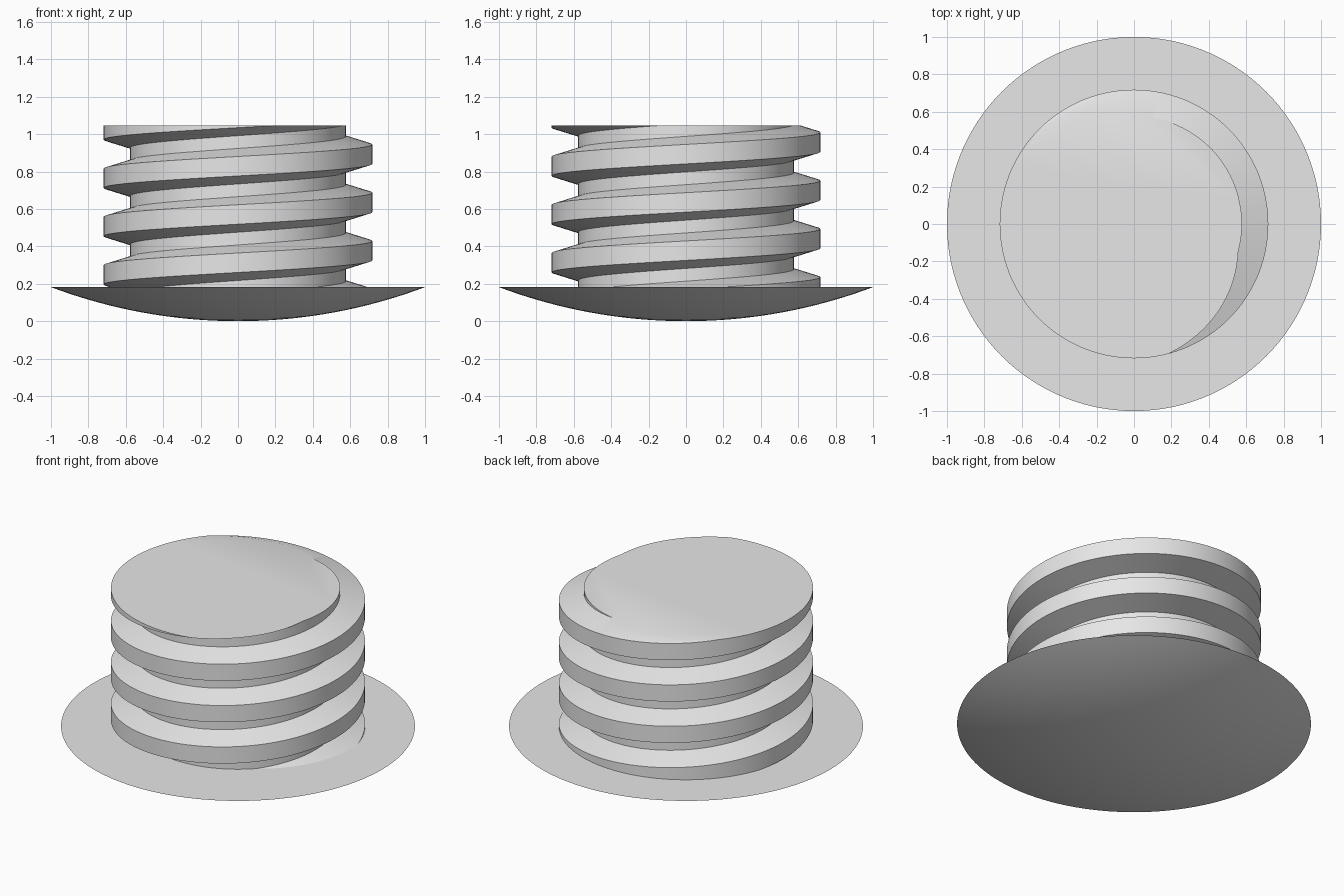
import bpy, bmesh, math
from mathutils import Matrix, Vector

cube = bpy.data.objects.get("Cube")
if cube:
    bpy.data.objects.remove(cube, do_unlink=True)

STEPS = 120                     # segments per turn
PITCH = 0.258
ROOT, CREST = 0.577, 0.718      # thread radii
RIM_Z, TOP_Z = 0.182, 1.045

grey = bpy.data.materials.new("plain_grey")
grey.use_nodes = True
grey.diffuse_color = (0.8, 0.8, 0.8, 1)
grey.node_tree.nodes["Principled BSDF"].inputs["Base Color"].default_value = (0.8, 0.8, 0.8, 1)


def finish(bm, name):
    """Turn a bmesh into a smooth-shaded object with sharp creases kept."""
    bmesh.ops.recalc_face_normals(bm, faces=bm.faces[:])
    mesh = bpy.data.meshes.new(name)
    bm.to_mesh(mesh)
    bm.free()
    mesh.materials.append(grey)
    obj = bpy.data.objects.new(name, mesh)
    bpy.context.collection.objects.link(obj)
    bpy.ops.object.select_all(action='DESELECT')
    obj.select_set(True)
    bpy.context.view_layer.objects.active = obj
    bpy.ops.object.shade_smooth_by_angle(angle=math.radians(30))
    return obj


def sweep(bm, profile, steps, rise):
    """Sweep an (r, z) profile around z, rising by a fixed height each step."""
    previous = None
    for i in range(steps + 1):
        turn = Matrix.Rotation(math.tau * i / STEPS, 3, 'Z')
        ring = [bm.verts.new(turn @ Vector((r, 0, z + rise * i))) for r, z in profile]
        if previous:
            for k in range(len(ring) - 1):
                bm.faces.new((previous[k], ring[k], ring[k + 1], previous[k + 1]))
        previous = ring
    bmesh.ops.remove_doubles(bm, verts=bm.verts[:], dist=1e-5)
    bmesh.ops.dissolve_degenerate(bm, edges=bm.edges[:], dist=1e-6)


def cut_flat(bm, z, direction):
    """Cut away everything beyond height z and close the opening."""
    bmesh.ops.bisect_plane(bm, geom=bm.verts[:] + bm.edges[:] + bm.faces[:], dist=1e-6,
                           plane_co=(0, 0, z), plane_no=(0, 0, direction), clear_outer=True)
    rim = [e for e in bm.edges if e.is_boundary
           and all(abs(v.co.z - z) < 1e-4 for v in e.verts)]
    bmesh.ops.holes_fill(bm, edges=rim, sides=0)


# Threaded plug: one trapezoid tooth swept up a helix, cut flat at both ends
start = 0.377 - 4 * PITCH
tooth = [(ROOT, -0.095), (CREST, -0.052), (CREST, 0.052), (ROOT, 0.095), (ROOT, PITCH - 0.095)]
bm = bmesh.new()
sweep(bm, [(r, start + z) for r, z in tooth], 8 * STEPS, PITCH / STEPS)
cut_flat(bm, TOP_Z, 1)
cut_flat(bm, RIM_Z - 0.005, -1)
finish(bm, "threaded_plug")

# Domed cap: shallow spherical underside with a flat upper face
radius = (1 + RIM_Z ** 2) / (2 * RIM_Z)
arc = math.asin(1 / radius)
dome = [(radius * math.sin(arc * k / 16), radius * (1 - math.cos(arc * k / 16))) for k in range(17)]
bm = bmesh.new()
sweep(bm, dome, STEPS, 0)
bmesh.ops.holes_fill(bm, edges=[e for e in bm.edges if e.is_boundary], sides=0)
cap = finish(bm, "domed_cap")

# Keep the knife-edge rim crisp
bm = bmesh.new()
bm.from_mesh(cap.data)
for f in bm.faces:
    if f.normal.z > 0.9:
        for e in f.edges:
            e.smooth = False
bm.to_mesh(cap.data)
bm.free()
